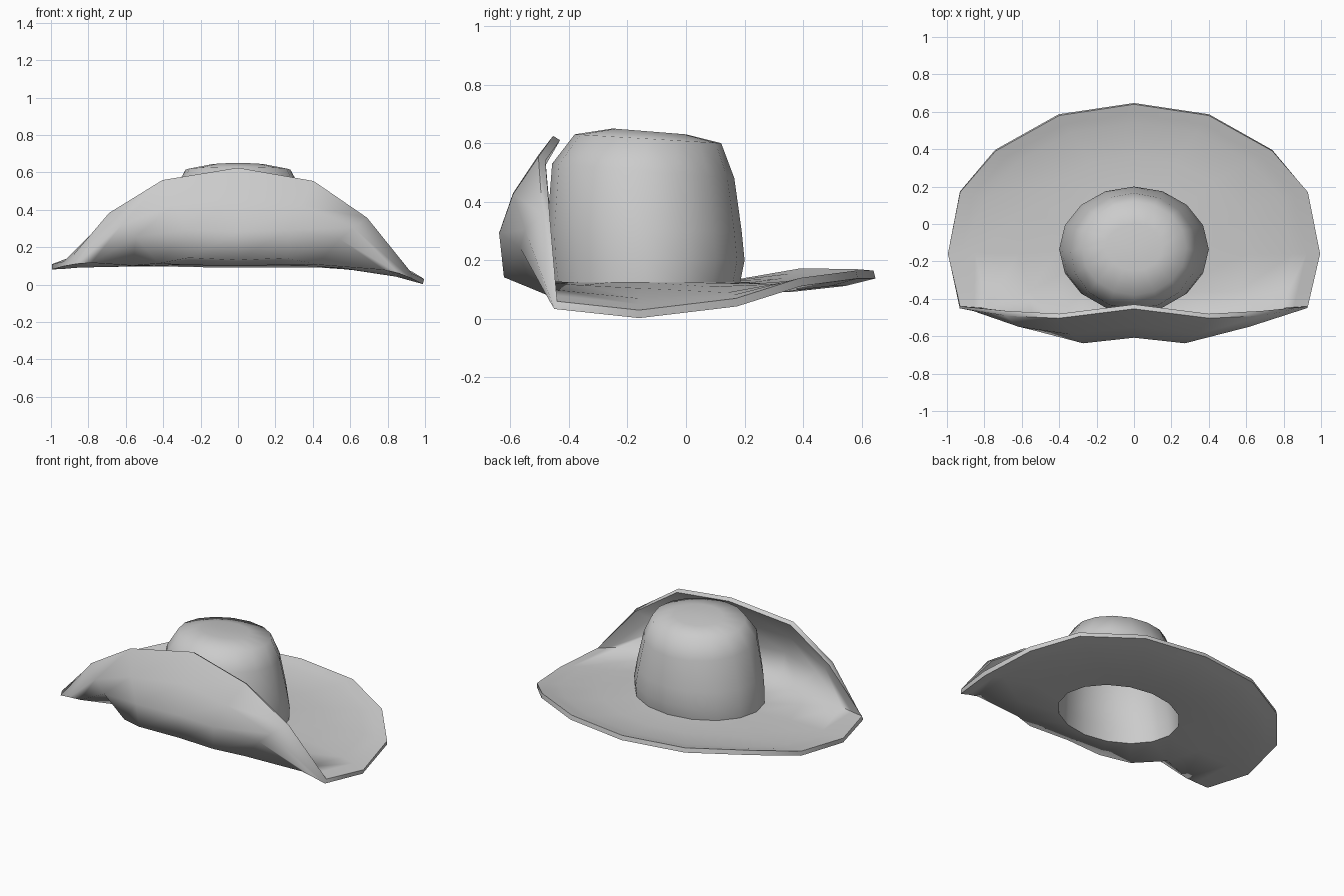
import bpy, bmesh, math

if "Cube" in bpy.data.objects:
    bpy.data.objects.remove(bpy.data.objects["Cube"])

SEGS = 16

# Half outlines of the brim, running from the back round the side to the front
LOW = [(0, .36, .12), (.22, .33, .12), (.42, .23, .12), (.57, .08, .11), (.62, -.16, .105),
       (.56, -.36, .115), (.42, -.52, .13), (.26, -.6, .16), (0, -.57, .15)]
FOLD = [(0, .54, .14), (.34, .49, .14), (.62, .33, .12), (.79, .14, .09), (.85, -.16, .07),
        (.78, -.45, .1), (.54, -.54, .25), (.27, -.61, .29), (0, -.58, .28)]
RIM = [(0, .64, .165), (.4, .58, .165), (.74, .39, .14), (.93, .17, .07), (.995, -.16, .03),
       (.93, -.44, .06), (.68, -.465, .35), (.4, -.48, .54), (0, -.43, .61)]

# Crown rings: mid height, tilt, half width, back y, front y
CROWN = [(.64, .01, .15, 0, -.25), (.615, .015, .28, .12, -.38), (.505, .025, .34, .165, -.457),
         (.3, 0, .385, .19, -.475), (.2, 0, .4, .2, -.47), (.125, 0, .4, .185, -.46)]


def oval(z, tilt, rx, yb, yf):
    pts = []
    for k in range(SEGS):
        a = 2 * math.pi * k / SEGS
        pts.append((rx * math.sin(a), (yb + yf) / 2 + (yb - yf) / 2 * math.cos(a),
                    z - tilt * math.cos(a)))
    return pts


def mirrored(half):
    # the left side of the brim sits a little higher than the right
    left = [(-x, y, z + .08 * x ** 3) for x, y, z in half[-2:0:-1]]
    return half + left


def between(a, b):
    # halfway outline, bowed forward on the turned-up front
    out = []
    for k, (p, q) in enumerate(zip(a, b)):
        bow = .02 if k >= 6 else 0
        out.append(((p[0] + q[0]) / 2, (p[1] + q[1]) / 2 - bow, (p[2] + q[2]) / 2))
    return out


# Hat shell: crown rings followed by brim rings
rings = [oval(*r) for r in CROWN]
rings += [mirrored(h) for h in (LOW, FOLD, between(FOLD, RIM), RIM)]

bm = bmesh.new()
loops = [[bm.verts.new(p) for p in ring] for ring in rings]
top = bm.verts.new((0, -.13, .637))
for k in range(SEGS):
    n = (k + 1) % SEGS
    bm.faces.new((loops[0][k], top, loops[0][n]))
    for a, b in zip(loops, loops[1:]):
        bm.faces.new((b[k], a[k], a[n], b[n]))
mesh = bpy.data.meshes.new("hat")
bm.to_mesh(mesh)
bm.free()
hat = bpy.data.objects.new("hat", mesh)
bpy.context.collection.objects.link(hat)

# Felt thickness
felt = hat.modifiers.new("felt", 'SOLIDIFY')
felt.thickness = .028
felt.offset = -1

bpy.context.view_layer.objects.active = hat
hat.select_set(True)
bpy.ops.object.modifier_apply(modifier=felt.name)
bpy.ops.object.shade_smooth_by_angle(angle=math.radians(75))
